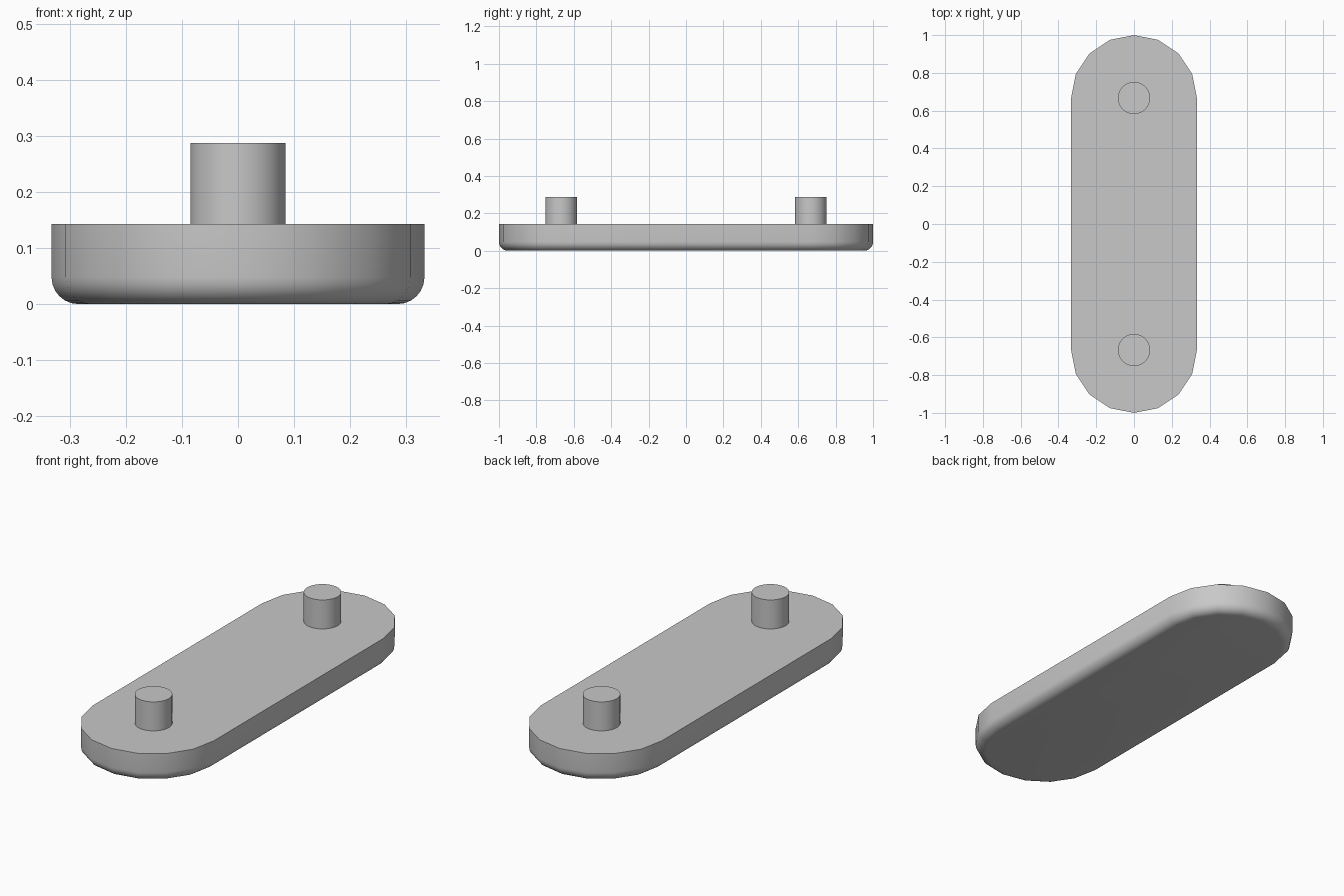
import bpy, bmesh
from math import sin, cos, pi, radians

cube = bpy.data.objects.get("Cube")
if cube:
    bpy.data.objects.remove(cube, do_unlink=True)

RADIUS, END_Y = 0.333, 0.667      # rounded ends of the plate
THICKNESS, FILLET = 0.143, 0.048
PIN_RADIUS, PIN_TOP = 0.085, 0.288
END_STEPS, FILLET_STEPS = 8, 6

grey = bpy.data.materials.new("plain_grey")
grey.use_nodes = True
colour = (0.58, 0.58, 0.58, 1)
grey.diffuse_color = colour
grey.node_tree.nodes["Principled BSDF"].inputs["Base Color"].default_value = colour


def finish(bm, name):
    bmesh.ops.recalc_face_normals(bm, faces=bm.faces)
    mesh = bpy.data.meshes.new(name)
    bm.to_mesh(mesh)
    bm.free()
    obj = bpy.data.objects.new(name, mesh)
    bpy.context.collection.objects.link(obj)
    mesh.materials.append(grey)
    bpy.ops.object.select_all(action="DESELECT")
    obj.select_set(True)
    bpy.context.view_layer.objects.active = obj
    bpy.ops.object.shade_smooth_by_angle(angle=radians(35))
    return obj


def stadium_ring(bm, radius, z):
    """Outline with two half-circle ends joined by straight sides."""
    ring = []
    for start, y in ((0, END_Y), (pi, -END_Y)):
        for i in range(END_STEPS + 1):
            a = start + pi * i / END_STEPS
            ring.append(bm.verts.new((radius * cos(a), y + radius * sin(a), z)))
    return ring


# Plate: rounded lower edge, sharp upper edge
bm = bmesh.new()
rings = []
for i in range(FILLET_STEPS + 1):
    a = pi / 2 * i / FILLET_STEPS
    rings.append(stadium_ring(bm, RADIUS - FILLET * (1 - sin(a)), FILLET * (1 - cos(a))))
rings.append(stadium_ring(bm, RADIUS, THICKNESS))
for low, high in zip(rings, rings[1:]):
    for i in range(len(low)):
        j = (i + 1) % len(low)
        bm.faces.new((low[i], low[j], high[j], high[i]))
bm.faces.new(rings[0])
bm.faces.new(rings[-1])
finish(bm, "plate")

# Pins: one upright cylinder near each end
for name, y in (("front_pin", -END_Y), ("back_pin", END_Y)):
    bm = bmesh.new()
    bmesh.ops.create_cone(bm, cap_ends=True, segments=48, radius1=PIN_RADIUS,
                          radius2=PIN_RADIUS, depth=PIN_TOP - THICKNESS)
    bmesh.ops.translate(bm, verts=bm.verts, vec=(0, y, (PIN_TOP + THICKNESS) / 2))
    finish(bm, name)
